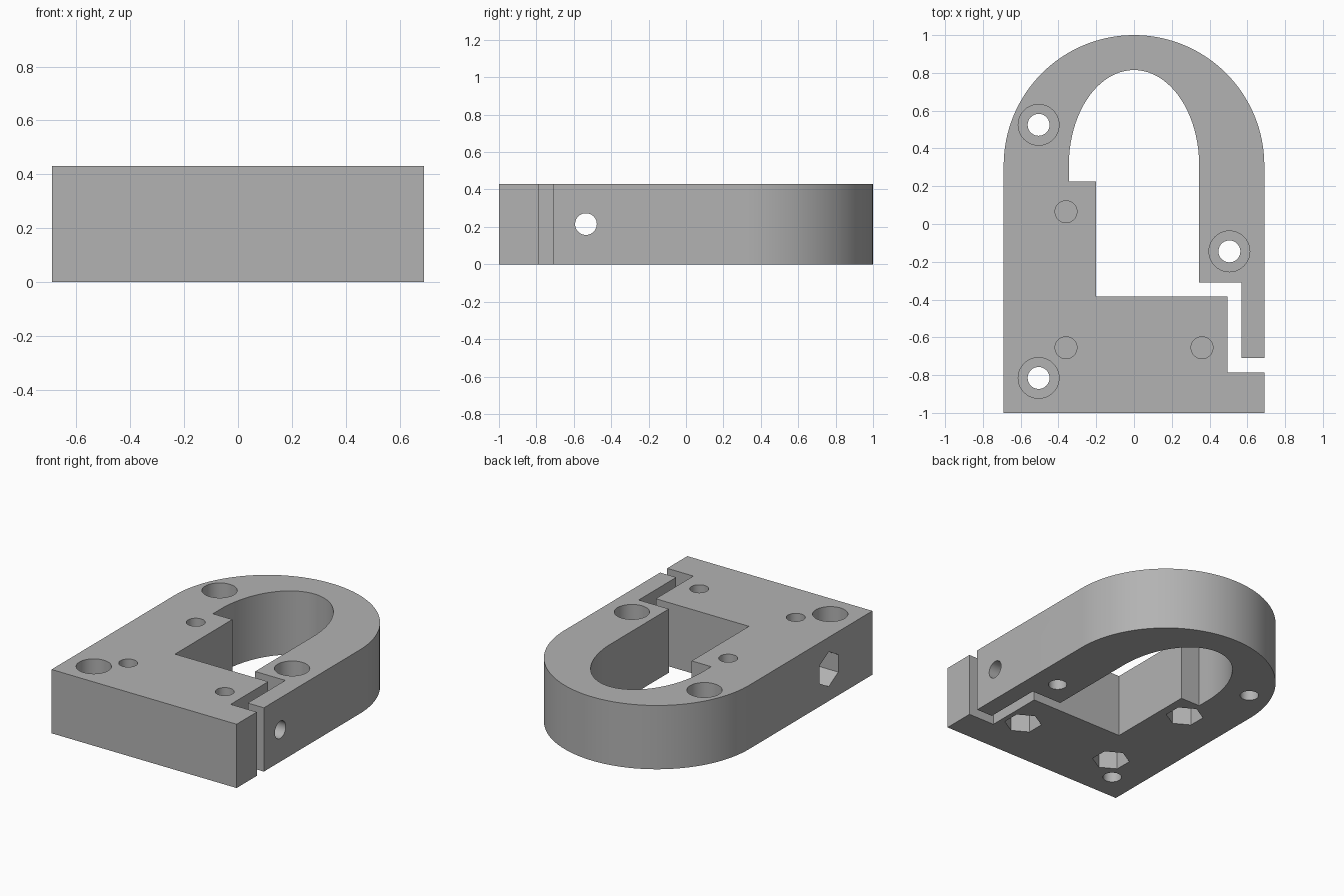
import bpy, bmesh, math
from mathutils import Matrix, Vector

default = bpy.data.objects.get("Cube")
if default:
    bpy.data.objects.remove(default, do_unlink=True)

HEIGHT = 0.43
HALF = 0.69          # half of the body width
ARCH_Y = 0.31        # where the straight sides meet the arch
BOLT_R = 0.058
HEAD_R = 0.108
NUT_R = 0.117

grey = bpy.data.materials.new("grey plastic")
grey.use_nodes = True
colour = (0.45, 0.45, 0.45, 1)
grey.diffuse_color = colour
grey.node_tree.nodes["Principled BSDF"].inputs["Base Color"].default_value = colour


def arch(rx, ry, steps=64):
    """Half ellipse from +x over the top to -x."""
    return [(rx * math.cos(math.pi * i / steps),
             ARCH_Y + ry * math.sin(math.pi * i / steps)) for i in range(steps + 1)]


def new_object(name, bm):
    mesh = bpy.data.meshes.new(name)
    bmesh.ops.recalc_face_normals(bm, faces=bm.faces)
    bm.to_mesh(mesh)
    bm.free()
    mesh.materials.append(grey)
    obj = bpy.data.objects.new(name, mesh)
    bpy.context.collection.objects.link(obj)
    return obj


def cutter(start, end, radius, sides=40):
    """Round or hexagonal pocket between two points."""
    start, end = Vector(start), Vector(end)
    axis = end - start
    turn = axis.to_track_quat('Z', 'Y').to_matrix().to_4x4()
    bm = bmesh.new()
    bmesh.ops.create_cone(bm, cap_ends=True, segments=sides, radius1=radius, radius2=radius,
                          depth=axis.length,
                          matrix=Matrix.Translation((start + end) / 2) @ turn)
    obj = new_object("cutter", bm)
    obj.hide_render = True
    return obj


# Clamp body: outer arch, then the inner opening reached through the side slit
outline = [(HALF, -0.71)] + arch(HALF, HALF) + [(-HALF, -1), (HALF, -1), (HALF, -0.785),
          (0.495, -0.785), (0.495, -0.385), (-0.2, -0.385), (-0.2, 0.225), (-0.345, 0.225)]
outline += list(reversed(arch(0.345, 0.505)))
outline += [(0.345, -0.31), (0.57, -0.31), (0.57, -0.71)]
bm = bmesh.new()
base = bm.faces.new([bm.verts.new((x, y, 0)) for x, y in outline])
top = bmesh.ops.extrude_face_region(bm, geom=[base])["geom"]
bmesh.ops.translate(bm, vec=(0, 0, HEIGHT),
                    verts=[g for g in top if isinstance(g, bmesh.types.BMVert)])
body = new_object("clamp_body", bm)

cutters = []
# Counterbored through holes
for x, y in [(-0.505, 0.525), (-0.505, -0.815), (0.505, -0.145)]:
    cutters.append(cutter((x, y, -0.1), (x, y, 0.3), BOLT_R))
    cutters.append(cutter((x, y, 0.2), (x, y, HEIGHT + 0.1), HEAD_R))
# Bolt holes from above with nut pockets below, parted by a thin web
for x, y in [(-0.36, 0.065), (-0.36, -0.655), (0.36, -0.655)]:
    cutters.append(cutter((x, y, 0.23), (x, y, HEIGHT + 0.1), BOLT_R))
    cutters.append(cutter((x, y, -0.1), (x, y, 0.21), NUT_R, 6))
# Clamping bolt across the body with a nut pocket in the plain side
cutters.append(cutter((-0.8, -0.535, 0.215), (0.8, -0.535, 0.215), BOLT_R))
cutters.append(cutter((-0.8, -0.535, 0.215), (-0.53, -0.535, 0.215), NUT_R, 6))

bpy.context.view_layer.objects.active = body
for tool in cutters:
    mod = body.modifiers.new("pocket", 'BOOLEAN')
    mod.operation = 'DIFFERENCE'
    mod.solver = 'EXACT'
    mod.object = tool
    bpy.ops.object.modifier_apply(modifier=mod.name)
    bpy.data.objects.remove(tool, do_unlink=True)

bpy.ops.object.select_all(action='DESELECT')
body.select_set(True)
bpy.ops.object.shade_smooth_by_angle(angle=math.radians(30))
